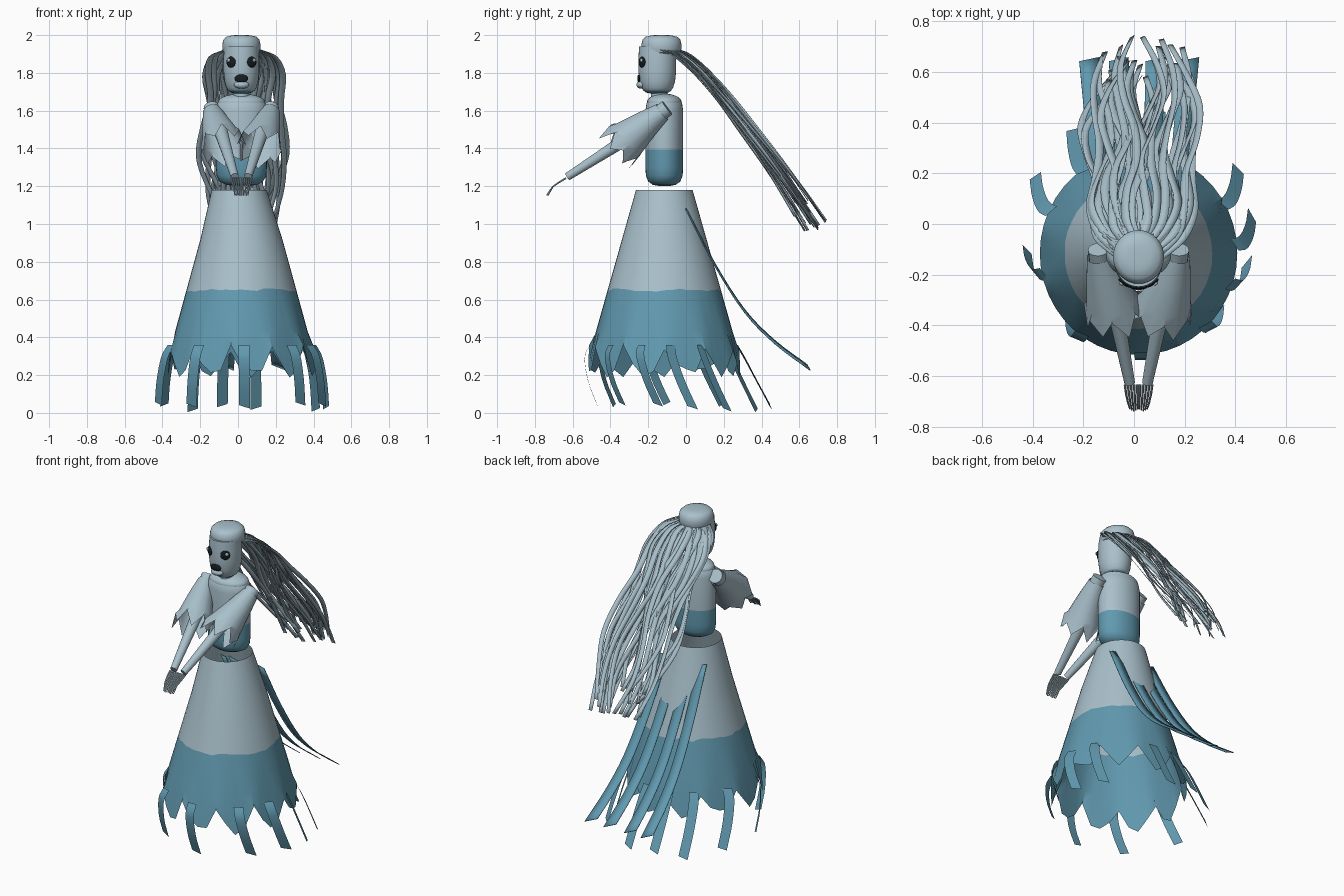
import bpy, bmesh, random
from math import sin, cos, pi, radians
from mathutils import Vector, Matrix

random.seed(11)
if "Cube" in bpy.data.objects:
    bpy.data.objects.remove(bpy.data.objects["Cube"])

CX, CY = 0.018, -0.115
parts = []


def material(name, rgb):
    m = bpy.data.materials.new(name)
    m.use_nodes = True
    m.diffuse_color = (*rgb, 1)
    m.node_tree.nodes["Principled BSDF"].inputs["Base Color"].default_value = (*rgb, 1)
    return m


PALE = material("pale blue grey", (0.40, 0.53, 0.60))
TEAL = material("teal blue", (0.12, 0.32, 0.43))
BLACK = material("near black", (0.008, 0.012, 0.016))


def finish(name, bm, mats, rule=None, thickness=0):
    bmesh.ops.recalc_face_normals(bm, faces=bm.faces)
    if rule:
        for f in bm.faces:
            f.material_index = rule(f.calc_center_median())
    mesh = bpy.data.meshes.new(name)
    bm.to_mesh(mesh)
    bm.free()
    ob = bpy.data.objects.new(name, mesh)
    bpy.context.collection.objects.link(ob)
    for m in mats:
        mesh.materials.append(m)
    if thickness:
        mod = ob.modifiers.new("thickness", 'SOLIDIFY')
        mod.thickness = thickness
        mod.offset = 0
    parts.append(ob)


def loft(bm, rings, closed=True, cap=False):
    rows = [[bm.verts.new(p) for p in ring] for ring in rings]
    n = len(rows[0])
    for a, b in zip(rows, rows[1:]):
        for i in range(n if closed else n - 1):
            j = (i + 1) % n
            bm.faces.new((a[i], a[j], b[j], b[i]))
    if cap:
        bm.faces.new(rows[0])
        bm.faces.new(rows[-1])


def revolve(name, profile, center, sx, mats, rule=None, seg=32):
    bm = bmesh.new()
    loft(bm, [[(center[0] + r * sx * cos(2 * pi * i / seg),
                center[1] + r * sin(2 * pi * i / seg), z) for i in range(seg)]
              for r, z in profile], cap=True)
    finish(name, bm, mats, rule)


def tube(bm, points, radii, seg=16, cap=True, jag=0):
    pts = [Vector(p) for p in points]
    rings = []
    for k, p in enumerate(pts):
        d = (pts[min(k + 1, len(pts) - 1)] - pts[max(k - 1, 0)]).normalized()
        side = d.cross(Vector((1, 0, 0))).normalized()
        up = d.cross(side)
        ring = []
        for i in range(seg):
            a = 2 * pi * i / seg
            q = p + radii[k] * (cos(a) * side + sin(a) * up)
            if jag and k == len(pts) - 1:
                q += d * jag * (random.uniform(0.5, 1.1) if i % 2 else -random.uniform(0.4, 1))
            ring.append(q)
        rings.append(ring)
    loft(bm, rings, cap=cap)


def ellipsoid(name, center, size, mat, turn=0):
    bm = bmesh.new()
    bmesh.ops.create_uvsphere(bm, u_segments=24, v_segments=14, radius=1)
    bm.transform(Matrix.Translation(center) @ Matrix.Rotation(turn, 4, 'Z')
                 @ Matrix.Diagonal((*size, 1)))
    finish(name, bm, [mat])


def smooth_path(ctrl, steps):
    p = [Vector(c) for c in ctrl]
    p = [2 * p[0] - p[1]] + p + [2 * p[-1] - p[-2]]
    out = []
    for k in range(steps + 1):
        s = k / steps * (len(p) - 3)
        i = min(int(s), len(p) - 4)
        t = s - i
        a, b, c, d = p[i:i + 4]
        out.append(0.5 * (2 * b + (c - a) * t + (2 * a - 5 * b + 4 * c - d) * t * t
                          + (3 * b - a - 3 * c + d) * t ** 3))
    return out


def ribbon(bm, path, width, side, twist=None, slant=0):
    rings = []
    n = len(path) - 1
    for k, p in enumerate(path):
        d = (path[min(k + 1, n)] - path[max(k - 1, 0)]).normalized()
        w = side.normalized()
        if twist:
            w = Matrix.Rotation(twist(k / n), 3, d) @ w
        w = w * width(k / n) / 2
        lean = d * slant if k == n else Vector()
        rings.append([p - w - lean, p + w + lean])
    loft(bm, rings, closed=False)


# Skirt: open cone with a wavy colour border and a torn hem hanging from its rim
def skirt_point(a, z):
    r = min(0.15 + 0.283 * (1.18 - z), 0.402)
    if z < 0.4:
        r = 0.402
    return Vector((CX + 0.97 * r * cos(a) - 0.012 * (z > 1), CY + r * sin(a), z))


def torn_hem(i):
    low, high = random.uniform(.185, .235), random.uniform(.31, .37)
    return (high, .26, low, low + .03)[i % 4]


SEG = 44
heights = [lambda i: 1.18, lambda i: 0.92, lambda i: 0.65 + random.uniform(-.009, .009),
           lambda i: 0.43, torn_hem]
bm = bmesh.new()
loft(bm, [[skirt_point(2 * pi * i / SEG, h(i)) for i in range(SEG)] for h in heights])
finish("skirt", bm, [PALE, TEAL], lambda c: int(c.z < 0.65))

# Loose strips hanging round the hem
bm = bmesh.new()
for deg in (5, 29, 80, 103, 125, 155, 192, 234, 272, 314, 342):
    a = radians(deg)
    root = skirt_point(a, 0.36)
    out = Vector((cos(a), sin(a), 0))
    drop = random.uniform(0.31, 0.35)
    ctrl = [root + out * o + Vector((0, y, -drop * t))
            for o, y, t in ((-.01, 0, 0), (.025, .005, .2), (.05, .05, .6), (.06, .11, 1))]
    side = Vector((-sin(a), cos(a), 0))
    side += Vector((0.6 if side.x >= 0 else -0.6, 0, 0))
    ribbon(bm, smooth_path(ctrl, 8), lambda t: 0.058, side, slant=0.01)
finish("hem_strips", bm, [TEAL])

# Long trailing strips behind the skirt
bm = bmesh.new()
for end in (-0.178, -0.06, 0.085, 0.218):
    ctrl = [(CX + (end - CX) * s, y, z) for s, y, z in (
        (.68, 0, 1.08), (.76, .15, .79), (.84, .31, .54), (.92, .47, .375), (1, .65, .24))]
    ribbon(bm, smooth_path(ctrl, 16), lambda t: 0.066 + 0.014 * t, Vector((1, 0, -0.25)), slant=0.01)
finish("trailing_strips", bm, [TEAL], thickness=0.004)

# Torso, shoulders and neck
revolve("torso", [(.02, 1.2), (.06, 1.207), (.085, 1.225), (.097, 1.255), (.1, 1.3), (.1, 1.395),
                  (.1, 1.6), (.094, 1.64), (.075, 1.668), (.04, 1.68)],
        (CX, CY), 1.35, [PALE, TEAL], lambda c: int(c.z < 1.395))
ellipsoid("shoulder_yoke", (CX, CY, 1.645), (.125, .092, .045), PALE)
revolve("neck", [(.045, 1.62), (.045, 1.69), (.037, 1.70), (.037, 1.74)],
        (CX, -0.14), 0.95, [PALE])

# Head and rounded cap
revolve("head", [(.03, 1.69), (.06, 1.696), (.074, 1.707), (.084, 1.722), (.094, 1.755),
                 (.1, 1.81), (.1, 1.88), (.096, 1.94)],
        (CX, -0.152), 0.95, [PALE, TEAL], lambda c: int(c.z < 1.704))
revolve("cap", [(.088, 1.9), (.1, 1.908), (.106, 1.928), (.106, 1.952), (.1, 1.976),
                (.085, 1.991), (.05, 1.999), (.02, 2.0)], (CX, -0.13), 0.95, [PALE])

# Face
for s, side in ((1, "left"), (-1, "right")):
    ellipsoid(side + "_eye", (CX + s * .055, -0.233, 1.857), (.029, .009, .029), BLACK, s * .6)
    ellipsoid(side + "_eye_glint", (CX + s * .068, -0.236, 1.867), (.01, .006, .01), PALE, s * .6)
ellipsoid("mouth", (CX, -0.249, 1.77), (.036, .009, .022), BLACK)
ellipsoid("lower_lip", (CX, -0.236, 1.737), (.04, .026, .021), PALE)

# Arms, torn sleeves and fingers, built for each side
for s, side in ((1, "left"), (-1, "right")):
    def at(x, y, z):
        return (CX + s * x, y, z)

    bm = bmesh.new()
    tube(bm, [at(.157, -.10, 1.615), at(.15, -.16, 1.57)], [.043, .043])
    tube(bm, [at(.15, -.14, 1.585), at(.105, -.275, 1.475)], [.036, .036])
    tube(bm, [at(.107, -.26, 1.485), at(.035, -.628, 1.25)], [.036, .021])
    finish(side + "_arm", bm, [PALE])

    bm = bmesh.new()
    tube(bm, [at(.155, -.125, 1.595), at(.135, -.21, 1.53), at(.108, -.30, 1.455),
              at(.095, -.35, 1.41)], [.05, .074, .102, .118], seg=14, cap=False, jag=0.05)
    finish(side + "_sleeve", bm, [PALE])

    bm = bmesh.new()
    for k in range(5):
        x = .005 + .0122 * k
        tube(bm, [at(x, -.635, 1.243), at(x * .92, -.67, 1.222), at(x * .78, -.705, 1.198),
                  at(x * .64, -.738 + .004 * abs(k - 2), 1.152)],
             [.005, .0045, .004, .003], seg=8)
    finish(side + "_fingers", bm, [PALE])

# Hair: wavy tapering ribbons sweeping backwards from under the cap
bm = bmesh.new()
COUNT = 32
LINE = ((-.05, 1.925, .085), (.03, 1.89, .165), (.14, 1.795, .215), (.26, 1.66, .23),
        (.38, 1.51, .225), (.51, 1.345, .20), (.63, 1.185, .17), (.745, 1.02, .15))
for n in range(COUNT):
    u = 2 * (n + random.uniform(0, 1)) / COUNT - 1
    length = random.uniform(0.86, 1.02)
    sag = random.uniform(0, 0.14)
    phase = random.uniform(-1.8, 1.8) + (pi if u < 0 else 0)
    wave = random.uniform(0.03, 0.06)
    lean = random.uniform(-0.7, 0.3)
    ctrl = []
    for k, (y, z, spread) in enumerate(LINE):
        t = k / 7
        y = -.05 + (y + .05) * length - sag * t * .8 - .09 * u * u * (1 - t)
        z = 1.925 + (z - 1.925) * length - sag * t * .5
        x = CX + .02 * t + u * spread + wave * min(1, 2 * t) * sin(8.5 * t + phase)
        ctrl.append((x, y, z))
    ribbon(bm, smooth_path(ctrl, 28), lambda t: 0.035 - 0.013 * t ** 2, Vector((1, 0, 0)),
           twist=lambda t: lean * (0.3 + t) + 0.3 * sin(6 * t + phase))
finish("hair", bm, [PALE], thickness=0.002)

# Smooth shading with sharp edges kept
bpy.ops.object.select_all(action='DESELECT')
for ob in parts:
    ob.select_set(True)
bpy.context.view_layer.objects.active = parts[0]
bpy.ops.object.shade_smooth_by_angle(angle=radians(35))
